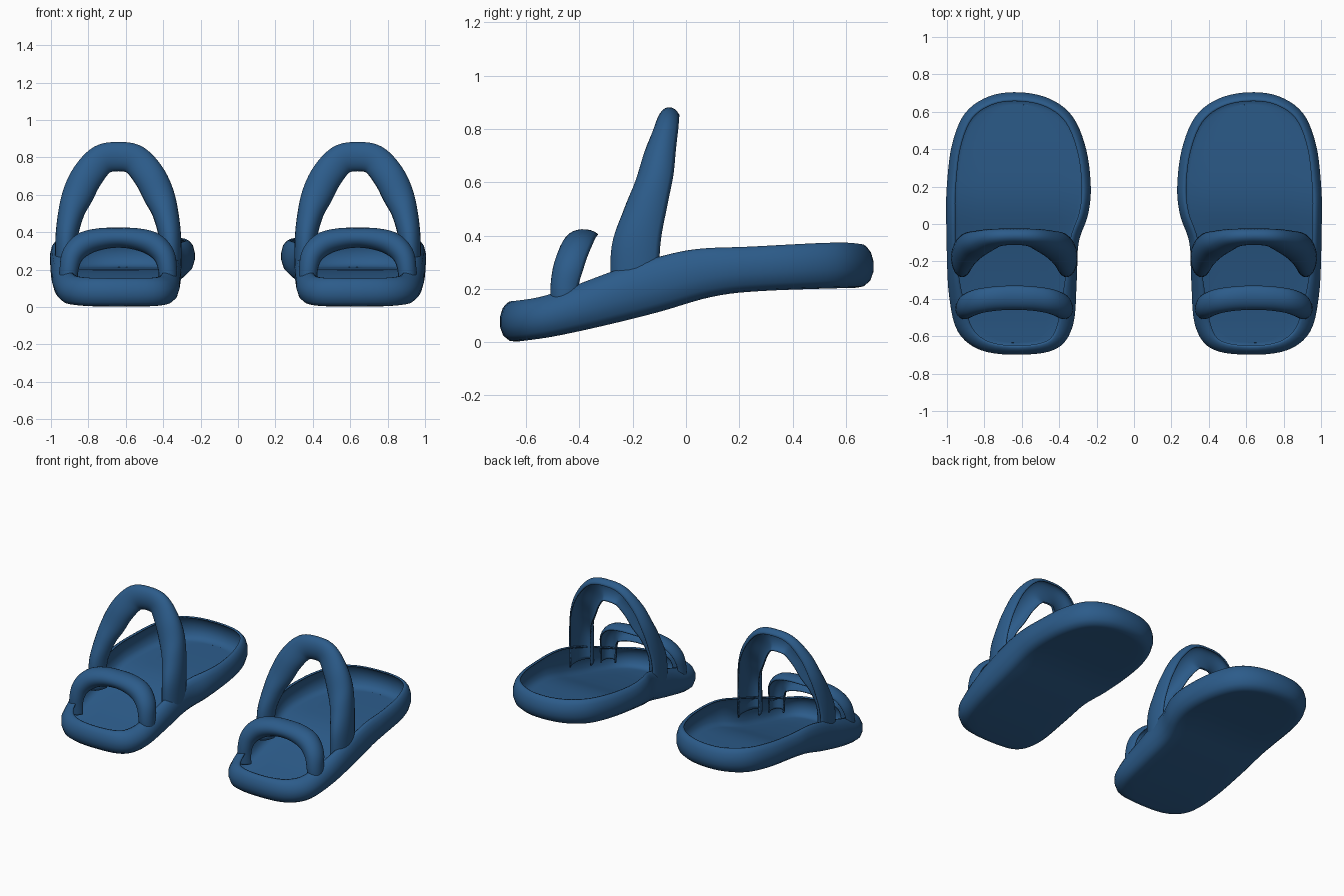
import bpy
import bmesh
import math
from mathutils import Vector

cube = bpy.data.objects.get("Cube")
if cube:
    bpy.data.objects.remove(cube, do_unlink=True)

blue = bpy.data.materials.new("denim_blue")
blue.use_nodes = True
colour = (0.025, 0.106, 0.255, 1)
blue.diffuse_color = colour
shader = blue.node_tree.nodes["Principled BSDF"]
shader.inputs["Base Color"].default_value = colour
shader.inputs["Roughness"].default_value = 0.8


def spline(points, steps, closed=False):
    """Smooth curve through points of any dimension."""
    pts = [Vector(p) for p in points]
    n = len(pts)
    pick = (lambda i: pts[i % n]) if closed else (lambda i: pts[max(0, min(n - 1, i))])
    out = []
    for i in range(n if closed else n - 1):
        p0, p1, p2, p3 = (pick(i + k) for k in (-1, 0, 1, 2))
        for s in range(steps):
            t = s / steps
            out.append(0.5 * (2 * p1 + (p2 - p0) * t + (2 * p0 - 5 * p1 + 4 * p2 - p3) * t * t
                              + (3 * p1 - p0 - 3 * p2 + p3) * t ** 3))
    if not closed:
        out.append(pts[-1])
    return out


def height(profile, y):
    """Read a side profile of (y, z) points at y."""
    if y <= profile[0][0]:
        return profile[0][1]
    for a, b in zip(profile, profile[1:]):
        if y <= b[0]:
            return a[1] + (b[1] - a[1]) * (y - a[0]) / (b[0] - a[0])
    return profile[-1][1]


def loft(name, rings, side, closed):
    """Skin equal rings into a thin shell, mirrored across x for the right foot."""
    bm = bmesh.new()
    rows = [[bm.verts.new((p[0] * side, p[1], p[2])) for p in ring] for ring in rings]
    for a, b in zip(rows, rows[1:]):
        n = len(a)
        for i in range(n if closed else n - 1):
            j = (i + 1) % n
            bm.faces.new((a[i], a[j], b[j], b[i]))
    bmesh.ops.remove_doubles(bm, verts=bm.verts, dist=0.0005)
    bmesh.ops.recalc_face_normals(bm, faces=bm.faces)
    mesh = bpy.data.meshes.new(name)
    bm.to_mesh(mesh)
    bm.free()
    mesh.materials.append(blue)
    obj = bpy.data.objects.new(name, mesh)
    bpy.context.collection.objects.link(obj)
    shell = obj.modifiers.new("shell", "SOLIDIFY")
    shell.thickness = 0.008
    shell.offset = 0
    bpy.ops.object.select_all(action="DESELECT")
    obj.select_set(True)
    bpy.context.view_layer.objects.active = obj
    bpy.ops.object.shade_smooth_by_angle(angle=math.radians(50))


# Footprint of the left sole: heel, inner side, toe, outer side
FOOTPRINT = [(0.61, 0.7), (0.45, 0.665), (0.33, 0.57), (0.26, 0.4), (0.235, 0.2),
             (0.25, 0.05), (0.3, -0.1), (0.31, -0.3), (0.33, -0.54), (0.42, -0.665),
             (0.62, -0.695), (0.82, -0.67), (0.94, -0.57), (0.985, -0.38), (0.997, -0.15),
             (1, 0.05), (0.997, 0.2), (0.97, 0.42), (0.9, 0.59), (0.77, 0.68)]
# Underside and rim seen from the side
UNDERSIDE = [tuple(p) for p in spline([(-0.65, 0.004), (-0.5, 0.025), (-0.3, 0.068), (-0.1, 0.118),
                                       (0.1, 0.175), (0.3, 0.197), (0.7, 0.21)], 6)]
RIM = [tuple(p) for p in spline([(-0.7, 0.145), (-0.55, 0.165), (-0.4, 0.215), (-0.25, 0.27),
                                 (0, 0.34), (0.25, 0.355), (0.58, 0.37), (0.7, 0.355)], 6)]
# Rounded wall: inset from the footprint, height between underside and rim
WALL = [(0.035, 0.03), (0.012, 0.16), (0, 0.4), (0, 0.62),
        (0.01, 0.85), (0.024, 0.96), (0.034, 1), (0.044, 0.99)]


def sole_rings():
    """Hollow tray: thin bottom, rounded wall and a lip curling inward."""
    outline = spline(FOOTPRINT, 5, closed=True)
    n = len(outline)
    inward = []
    for i in range(n):
        d = outline[(i + 1) % n] - outline[i - 1]
        inward.append(Vector((-d.y, d.x)).normalized())

    rings = []
    floor = [p + nrm * 0.06 for p, nrm in zip(outline, inward)]
    for t in (1, 0.66, 0.33, 0):
        flat = [q.lerp((q + floor[-i]) / 2, t) for i, q in enumerate(floor)]
        rings.append([(q.x, q.y, height(UNDERSIDE, q.y)) for q in flat])
    for inset, h in WALL:
        ring = []
        for p, nrm in zip(outline, inward):
            # The lip is wider along the sides of the toe
            widen = max(0, min(1, (-0.15 - p.y) / 0.35)) * abs(nrm.x) if h > 0.8 else 0
            q = p + nrm * inset * (1 + 0.8 * widen)
            low = height(UNDERSIDE, q.y)
            ring.append((q.x, q.y, low + h * (height(RIM, q.y) - low)))
        rings.append(ring)
    return rings


# Half of each strap: x, y, z, half thickness, half depth
TOE_STRAP = [(0.375, -0.45, 0.1, 0.045, 0.05), (0.377, -0.45, 0.2, 0.047, 0.055),
             (0.398, -0.43, 0.28, 0.055, 0.065), (0.455, -0.405, 0.335, 0.06, 0.07),
             (0.54, -0.39, 0.362, 0.055, 0.07), (0.64, -0.385, 0.37, 0.05, 0.07)]
INSTEP_STRAP = [(0.362, -0.18, 0.18, 0.055, 0.1), (0.363, -0.175, 0.36, 0.056, 0.1),
                (0.388, -0.14, 0.5, 0.066, 0.088), (0.425, -0.11, 0.6, 0.08, 0.077),
                (0.475, -0.09, 0.7, 0.082, 0.065), (0.55, -0.068, 0.785, 0.078, 0.05),
                (0.64, -0.063, 0.803, 0.075, 0.045)]


def strap_rings(half):
    """Sweep a hollow, rear-opening half tube over an arch."""
    mirrored = [(1.28 - p[0],) + p[1:] for p in reversed(half[:-1])]
    path = spline(half + mirrored, 6)
    rings = []
    for i, p in enumerate(path):
        d = path[min(i + 1, len(path) - 1)] - path[max(i - 1, 0)]
        out = Vector((-d[2], 0, d[0])).normalized()
        centre = Vector((p[0], p[1], p[2]))
        ring = []
        for k in range(17):
            a = math.radians(-50 + 220 * k / 16)
            ring.append(centre + out * (p[3] * math.cos(a))
                        + Vector((0, -p[4] * math.sin(a), 0)))
        rings.append(ring)
    return rings


# Pair of sandals
for label, side in (("left", 1), ("right", -1)):
    loft(label + "_sole", sole_rings(), side, True)
    loft(label + "_toe_strap", strap_rings(TOE_STRAP), side, False)
    loft(label + "_instep_strap", strap_rings(INSTEP_STRAP), side, False)
